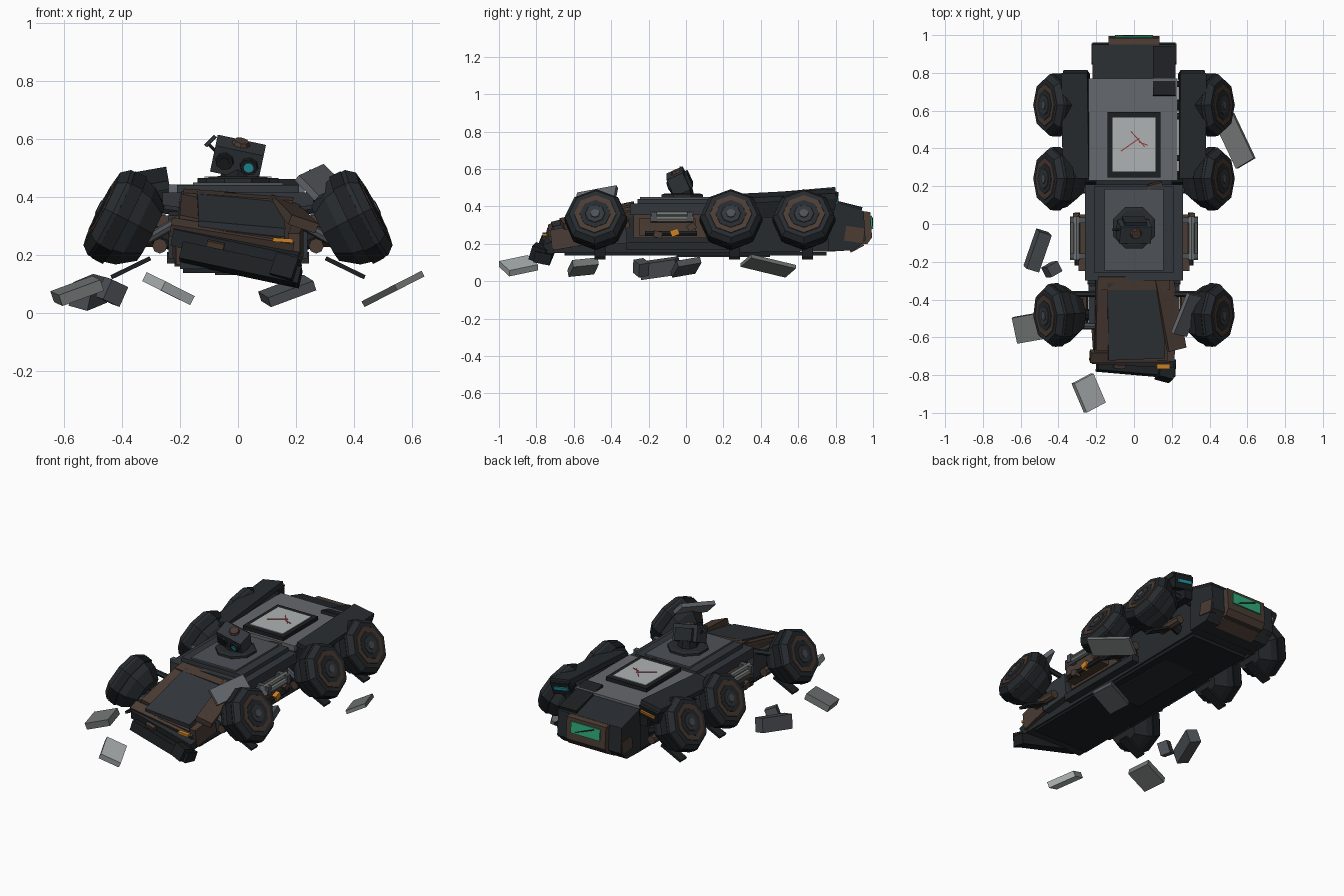
import bpy, bmesh, math
from mathutils import Matrix, Vector, Euler

if "Cube" in bpy.data.objects:
    bpy.data.objects.remove(bpy.data.objects["Cube"])

COL = dict(black=(.012, .014, .016), dark=(.02, .024, .028), slate=(.032, .038, .045),
           grey=(.13, .14, .155), steel=(.075, .082, .092), brown=(.07, .045, .034),
           light=(.42, .45, .45), teal=(.02, .35, .45), green=(.03, .4, .2),
           orange=(.6, .22, .02), red=(.3, .03, .03), rubble=(.17, .18, .18))
MAT = {}
for k, c in COL.items():
    MAT[k] = bpy.data.materials.new(k)
    MAT[k].diffuse_color = (*c, 1)


def finish(name, bm, mat, mtx=None):
    if mtx:
        bm.transform(mtx)
    bmesh.ops.recalc_face_normals(bm, faces=bm.faces)
    me = bpy.data.meshes.new(name)
    bm.to_mesh(me)
    bm.free()
    me.materials.append(MAT[mat])
    ob = bpy.data.objects.new(name, me)
    bpy.context.collection.objects.link(ob)
    return ob


def pose(loc, rot=(0, 0, 0)):
    return Matrix.Translation(loc) @ Euler([math.radians(a) for a in rot]).to_matrix().to_4x4()


def box(name, mat, loc, size, rot=(0, 0, 0), parent=None):
    bm = bmesh.new()
    bmesh.ops.create_cube(bm, size=1)
    bm.transform(Matrix.Diagonal((*size, 1)))
    m = pose(loc, rot)
    return finish(name, bm, mat, parent @ m if parent else m)


def lathe(name, mat, prof, mtx, n=8):
    """Closed turned solid around local z from (height, radius) points."""
    bm = bmesh.new()
    rings = [[bm.verts.new((r * math.cos(2 * math.pi * i / n), r * math.sin(2 * math.pi * i / n), h))
              for i in range(n)] for h, r in prof]
    for a, b in zip(rings, rings[1:]):
        for i in range(n):
            bm.faces.new((a[i], a[(i + 1) % n], b[(i + 1) % n], b[i]))
    bm.faces.new(rings[0])
    bm.faces.new(rings[-1])
    return finish(name, bm, mat, mtx)


def rod(name, mat, a, b, r, n=8):
    a, b = Vector(a), Vector(b)
    q = (b - a).to_track_quat('Z', 'Y').to_matrix().to_4x4()
    return lathe(name, mat, [(0, r), ((b - a).length, r)], Matrix.Translation(a) @ q, n)


def prism(name, mat, prof, w):
    """Side profile (y, z) extruded across x to half width w."""
    bm = bmesh.new()
    L = [bm.verts.new((-w, y, z)) for y, z in prof]
    R = [bm.verts.new((w, y, z)) for y, z in prof]
    bm.faces.new(L)
    bm.faces.new(R)
    for i in range(len(prof)):
        j = (i + 1) % len(prof)
        bm.faces.new((L[i], L[j], R[j], R[i]))
    return finish(name, bm, mat)


# Main hull, mid cabin and tail
prism("hull", "dark", [(-.72, .15), (-.71, .23), (-.33, .35), (.76, .41), (.8, .16), (0, .15)], .2)
prism("tail", "dark", [(.76, .16), (.76, .43), (.95, .375), (.96, .22), (.9, .165)], .22)
box("belly_plate", "black", (0, .05, .147), (.38, 1.4, .02))
box("belly_hatch", "dark", (.03, .2, .136), (.22, .5, .012))
box("tail_underplate", "brown", (0, .91, .185), (.26, .08, .03), (28, 0, 0))
box("mid_cabin", "slate", (0, -.045, .385), (.52, .51, .06))
box("mid_block", "brown", (0, -.06, .3), (.46, .44, .14))
box("mid_roof", "slate", (0, -.03, .425), (.42, .46, .03))
box("roof_plate", "steel", (0, -.03, .443), (.31, .43, .014))
box("floor_skirt", "dark", (0, -.02, .19), (.49, .6, .04))

# Rear deck and cracked screen
box("rear_deck", "grey", (-.005, .5, .425), (.47, .54, .035))
box("screen_frame", "black", (0, .42, .448), (.28, .345, .035))
box("screen", "light", (0, .42, .463), (.23, .285, .014))
for x, y, l, a in [(-.02, .42, .12, 35), (.02, .45, .11, -48), (.05, .425, .05, -20)]:
    box("screen_crack", "red", (x, y, .471), (l, .005, .003), (0, 0, a))
box("deck_rear_plate", "black", (.16, .81, .418), (.12, .27, .022), (-14, 0, 0))

# Rear bumper and light
prism("rear_bumper", "brown", [(.94, .2), (.94, .375), (.985, .37), (.995, .235), (.97, .2)], .135)
box("rear_light", "green", (0, .991, .315), (.2, .012, .07), (4, 0, 0))
rod("light_crack", "black", (-.06, .997, .34), (.07, .997, .29), .003, 4)

# Sloped bonnet with twisted rails
box("bonnet", "slate", (.01, -.51, .34), (.3, .42, .03), (14, 5, 2))
box("bonnet_base", "brown", (0, -.51, .295), (.42, .42, .06), (13, 7, 0))
box("bonnet_collar", "brown", (0, -.31, .388), (.38, .07, .04), (12, 4, 0))
box("bonnet_rail", "brown", (-.165, -.48, .352), (.075, .38, .04), (13, 12, 2))
box("bonnet_rail", "brown", (.19, -.47, .342), (.1, .4, .035), (11, 18, 14))
box("nose_plate", "brown", (-.02, -.7, .262), (.43, .06, .045), (25, 9, 0))
box("nose_plate", "dark", (-.01, -.72, .22), (.44, .05, .06), (15, 12, -3))
box("nose_patch", "brown", (-.08, -.75, .22), (.06, .02, .05), (15, 12, -3))
box("front_bumper", "black", (.01, -.75, .165), (.42, .09, .06), (-12, 12, -5))
box("front_bumper_end", "black", (.165, -.785, .15), (.08, .08, .08), (-20, 14, -15))
box("front_lamp", "orange", (.155, -.755, .25), (.07, .025, .014), (0, 4, 0))
box("loose_bracket", "brown", (.11, .2, .415), (.08, .03, .05), (10, 5, 15))

# Turret with twin-lens head
lathe("turret_base", "dark", [(0, .12), (.018, .12), (.025, .1)], pose((0, -.02, .445), (0, 0, 22.5)))
lathe("turret_neck", "black", [(0, .065), (.06, .05)], pose((0, -.02, .455)))
HEAD = pose((0, -.04, .533), (24, 12, 0))
box("turret_head", "slate", (0, 0, 0), (.17, .095, .1), parent=HEAD)
box("head_back", "dark", (0, .05, -.01), (.12, .03, .075), parent=HEAD)
for x, m in [(-.043, "black"), (.043, "teal")]:
    lathe("lens_ring", "black", [(0, .033), (.012, .03)], HEAD @ pose((x, -.046, 0), (90, 0, 0)))
    lathe("lens", m, [(0, .02), (.015, .018)], HEAD @ pose((x, -.046, 0), (90, 0, 0)))
lathe("head_cap", "brown", [(0, .033), (.015, .026)], HEAD @ pose((0, .01, .048)))
rod("antenna", "black", (-.07, -.03, .55), (-.1, -.03, .58), .006, 5)
rod("antenna_tip", "slate", (-.112, -.03, .575), (-.078, -.03, .61), .007, 5)

# Wheels, suspension and side equipment on both sides
TILT = 27
for s in (-1, 1):
    for y in (-.48, .24, .63):
        W = pose((s * .39, y, .318), (0, s * (90 - TILT), -4 * s if y < 0 else 0))
        lathe("tyre", "dark", [(-.1, .105), (-.04, .15), (.02, .165), (.06, .165), (.09, .14)], W)
        lathe("tyre_band", "black", [(.0, .168), (.045, .168)], W)
        lathe("wheel_ring", "brown", [(.08, .118), (.094, .112)], W)
        lathe("wheel_dish", "dark", [(.085, .086), (.096, .082)], W)
        lathe("wheel_hub", "slate", [(.09, .058), (.099, .052)], W)
        lathe("wheel_cap", "steel", [(.09, .027), (.104, .024)], W)
        rod("axle", "black", (s * .17, y, .22), (s * .36, y, .3), .03)
        rod("damper", "steel", (s * .18, y - .06, .33), (s * .32, y - .06, .25), .018)
        rod("axle_joint", "brown", (s * .27, y - .07, .23), (s * .27, y + .1, .23), .026)
        rod("strut", "dark", (s * .2, y + .11, .35), (s * .34, y + .11, .37), .016, 6)
        box("mud_plate", "black", (s * .37, y + .02, .155), (.15, .06, .015), (0, s * 26, 0))
    # rear fenders with end lights
    box("rear_fender", "dark", (s * .31, .52, .453), (.14, .56, .03), (5 if s < 0 else 3, s * 10, 0))
    box("fender_skirt", "black", (s * .26, .52, .39), (.05, .54, .1))
    box("fender_tail", "black", (s * .305, .775, .435), (.13, .06, .08), (-15, s * 10, 0))
    box("fender_light", "teal" if s > 0 else "orange", (s * .3, .806, .43), (.1, .012, .02), (-15, s * 10, 0))
    # side pipes and machinery box
    for x, z in [(.305, .358), (.32, .333)]:
        rod("side_pipe", "rubble", (s * x, -.19, z), (s * x, .04, z), .018)
    for y in (-.17, .02):
        box("pipe_clamp", "steel", (s * .295, y, .345), (.09, .03, .05))
    box("side_box", "brown", (s * .255, -.1, .29), (.08, .3, .09))
    rod("side_shaft", "black", (s * .3, -.22, .255), (s * .3, .06, .255), .015, 6)
    for y, z, m, a in [(-.06, .26, "orange", 20), (-.15, .25, "brown", -15), (.03, .29, "brown", 30)]:
        box("side_fitting", m, (s * .305, y, z), (.035, .045, .035), (a, 0, 0))
    # nose and hull cheeks
    box("nose_cheek", "brown", (s * .2, -.63, .235), (.04, .18, .11), (10, 0, -s * 4))
    box("hull_cheek", "slate", (s * .215, -.42, .27), (.05, .2, .15), (5, 0, 0))
    box("tail_cheek", "brown", (s * .205, .9, .25), (.04, .1, .08), (-8, 0, 0))

# Torn plate resting on the front wheel
box("torn_plate", "grey", (.28, -.48, .45), (.1, .23, .025), (14, 45, -12))

# Scattered debris plates
box("debris_plate", "rubble", (0, 0, 0), (.12, .27, .022), (0, 0, 28), pose((.535, .44, .082), (0, -27, 0)))
for m, loc, size, rot in [
        ("steel", (-.51, -.14, .07), (.07, .21, .085), (8, 15, -17)),
        ("steel", (-.435, -.24, .072), (.07, .06, .075), (10, 22, 30)),
        ("steel", (.17, 0, .075), (.17, .13, .035), (10, -20, 12)),
        ("rubble", (-.555, -.55, .075), (.155, .14, .04), (6, -20, 10)),
        ("light", (-.24, -.895, .083), (.125, .17, .035), (12, 24, 28))]:
    box("debris_plate", m, loc, size, rot)

for m in bpy.data.materials:
    if m.users and not m.is_grease_pencil:
        m.use_nodes = True
        m.node_tree.nodes["Principled BSDF"].inputs["Base Color"].default_value = m.diffuse_color
